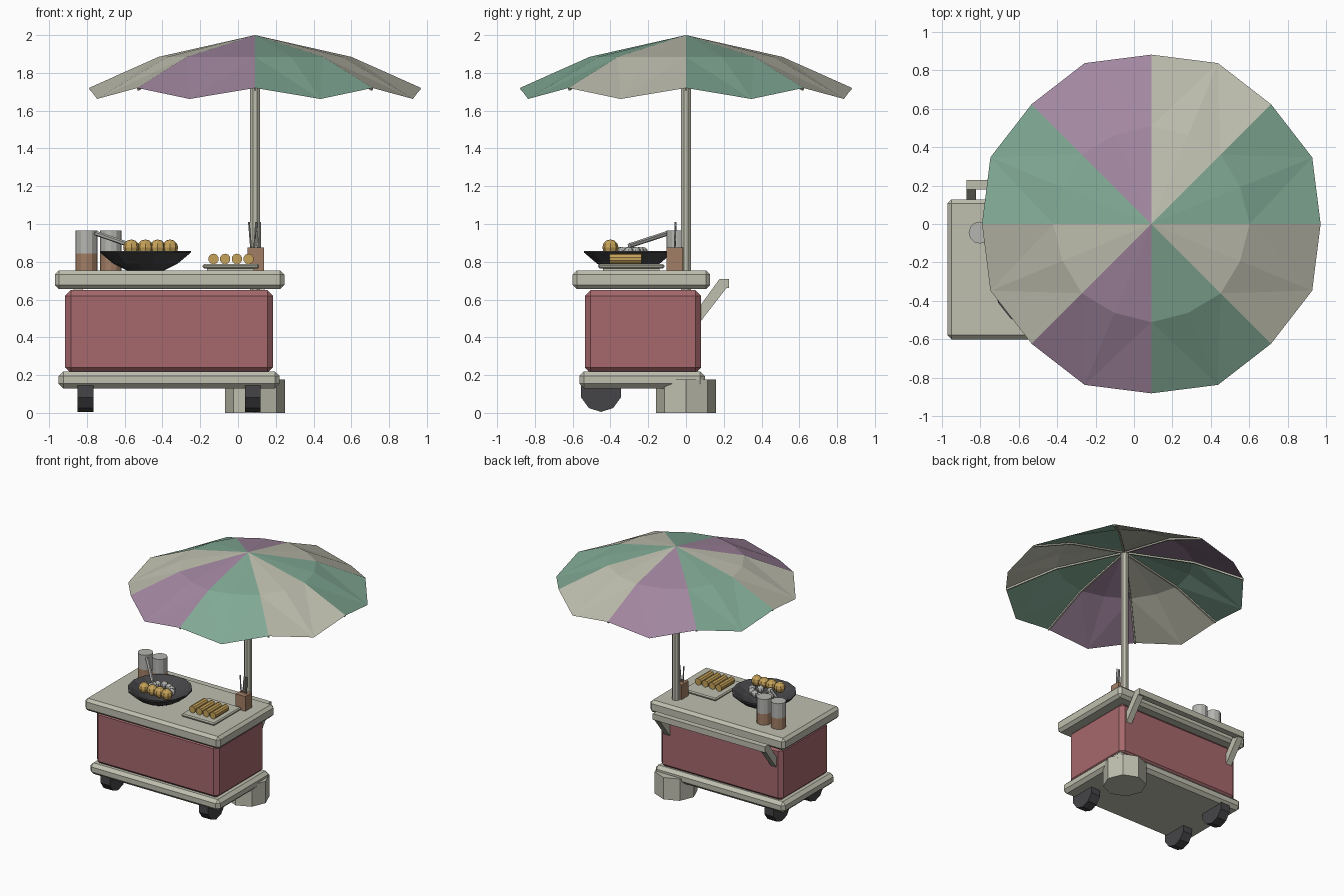
import bpy, bmesh, math, random
from mathutils import Vector, Matrix

if "Cube" in bpy.data.objects:
    bpy.data.objects.remove(bpy.data.objects["Cube"])

random.seed(4)


def mat(name, r, g, b):
    m = bpy.data.materials.new(name)
    m.diffuse_color = (r, g, b, 1)
    m.use_nodes = True
    m.node_tree.nodes["Principled BSDF"].inputs["Base Color"].default_value = m.diffuse_color
    return m


CREAM = mat("cream", .52, .52, .43)
GREEN = mat("green", .22, .40, .30)
PURPLE = mat("purple", .36, .24, .35)
RED = mat("dusty_red", .38, .14, .15)
DARK = mat("charcoal", .06, .06, .065)
GOLD = mat("golden", .56, .36, .10)
BROWN = mat("brown", .36, .21, .13)
STEEL = mat("steel", .46, .46, .44)


def finish(name, bm, mats):
    me = bpy.data.meshes.new(name)
    bm.to_mesh(me)
    bm.free()
    for m in mats if isinstance(mats, list) else [mats]:
        me.materials.append(m)
    ob = bpy.data.objects.new(name, me)
    bpy.context.collection.objects.link(ob)
    return ob


def box(name, x0, x1, y0, y1, z0, z1, m, bevel=0):
    bm = bmesh.new()
    bmesh.ops.create_cube(bm, size=1)
    for v in bm.verts:
        v.co = ((x0 + x1) / 2 + v.co.x * (x1 - x0), (y0 + y1) / 2 + v.co.y * (y1 - y0),
                (z0 + z1) / 2 + v.co.z * (z1 - z0))
    if bevel:
        bmesh.ops.bevel(bm, geom=bm.edges[:], offset=bevel, segments=1, affect='EDGES')
    return finish(name, bm, m)


def rod(name, p, q, r, m, sides=8, turn=0):
    """Prism running from p to q."""
    p, q = Vector(p), Vector(q)
    d = q - p
    bm = bmesh.new()
    M = Matrix.Translation((p + q) / 2) @ d.to_track_quat('Z', 'Y').to_matrix().to_4x4() \
        @ Matrix.Rotation(turn, 4, 'Z')
    bmesh.ops.create_cone(bm, cap_ends=True, segments=sides, radius1=r, radius2=r,
                          depth=d.length, matrix=M)
    return finish(name, bm, m)


def ball(name, c, r, m):
    bm = bmesh.new()
    bmesh.ops.create_uvsphere(bm, u_segments=8, v_segments=6, radius=r,
                              matrix=Matrix.Translation(c))
    return finish(name, bm, m)


def lathe(name, profile, c, sides, m):
    """Spin an (r, z) profile around the vertical through c."""
    bm = bmesh.new()
    rings = []
    for r, z in profile:
        rings.append([bm.verts.new((c[0] + r * math.cos(math.tau * i / sides),
                                    c[1] + r * math.sin(math.tau * i / sides), z))
                      for i in range(sides)])
    for a, b in zip(rings, rings[1:]):
        for i in range(sides):
            j = (i + 1) % sides
            bm.faces.new((a[i], a[j], b[j], b[i]))
    bm.faces.new(rings[0][::-1])
    bm.faces.new(rings[-1])
    return finish(name, bm, m)


# Cart body, shelf and counter
box("cart_body", -.915, .185, -.535, .08, .21, .65, RED, .03)
box("bottom_shelf", -.95, .22, -.565, .10, .13, .22, CREAM, .025)
box("counter", -.97, .245, -.6, .128, .655, .755, CREAM, .022)

# Wheels (the umbrella base fills the fourth corner)
for name, x, y in (("front_left_wheel", -.807, -.45), ("front_right_wheel", .078, -.45),
                   ("back_left_wheel", -.807, -.02)):
    rod(name, (x - .042, y, .115), (x + .042, y, .115), .11, DARK, 10)

# Push handle at the back
for name, x in (("left_handle_arm", -.845), ("right_handle_arm", .115)):
    bm = bmesh.new()
    side = [(.07, .475), (.07, .56), (.178, .71), (.225, .71), (.225, .675)]
    f = bm.faces.new([bm.verts.new((x - .025, y, z)) for y, z in side])
    ext = bmesh.ops.extrude_face_region(bm, geom=[f])
    bmesh.ops.translate(bm, vec=(.05, 0, 0),
                        verts=[v for v in ext["geom"] if isinstance(v, bmesh.types.BMVert)])
    bmesh.ops.recalc_face_normals(bm, faces=bm.faces)
    finish(name, bm, CREAM)
box("handle_bar", -.87, .14, .18, .228, .662, .71, CREAM)

# Umbrella base and pole
PX = .09
rod("umbrella_base", (PX, 0, 0), (PX, 0, .178), .16, CREAM, 8)
rod("umbrella_pole", (PX, 0, .15), (PX, 0, 1.98), .029, CREAM, 8, math.pi / 8)


def polar(r, k, z):
    a = math.tau * k / 16
    return Vector((PX + r * math.cos(a), r * math.sin(a), z))


# Canopy: eight sagging panels in three repeating colours
bm = bmesh.new()
apex = bm.verts.new((PX, 0, 2))
inner = [bm.verts.new(polar(.51 if k % 2 == 0 else .50, k, 1.885)) for k in range(16)]
outer = [bm.verts.new(polar(.88, k, 1.72) if k % 2 == 0 else polar(.905, k, 1.662))
         for k in range(16)]
for k in range(16):
    j = (k + 1) % 16
    faces = [bm.faces.new((apex, inner[k], inner[j]))]
    tip, mid = (k, j) if k % 2 == 0 else (j, k)
    if k % 2 == 0:
        faces += [bm.faces.new((inner[k], outer[k], outer[j])),
                  bm.faces.new((inner[k], outer[j], inner[j]))]
    else:
        faces += [bm.faces.new((inner[k], outer[k], inner[j])),
                  bm.faces.new((outer[k], outer[j], inner[j]))]
    for f in faces:
        f.material_index = (k // 2) % 3
finish("canopy", bm, [GREEN, CREAM, PURPLE])

# Ribs under the canopy
for i in range(8):
    k = i * 2
    rod(f"upper_rib_{i}", polar(.02, k, 1.978), polar(.51, k, 1.872), .009, CREAM, 4, math.pi / 4)
    rod(f"lower_rib_{i}", polar(.51, k, 1.872), polar(.876, k, 1.713), .009, CREAM, 4, math.pi / 4)

# Wok with food
WX, WY = -.49, -.305
lathe("wok", [(.10, .755), (.17, .79), (.24, .848), (.24, .858), (.225, .855),
              (.16, .815), (.09, .79)], (WX, WY), 14, DARK)
for i, x in enumerate((-.565, -.49, -.425, -.36)):
    ball(f"fried_ball_{i}", (x, -.40, .875), .043, GOLD)
for i in range(9):
    a = math.tau * i / 9 + .3
    r = random.uniform(.07, .13)
    ball(f"dumpling_{i}", (WX + r * math.cos(a), -.28 + .55 * r * math.sin(a), .85), .028, STEEL)
rod("ladle_handle", (-.56, -.30, .885), (-.75, -.10, .95), .013, STEEL, 6)

# Jars: filling below, clear part above
for i, x in enumerate((-.802, -.673)):
    rod(f"jar_filling_{i}", (x, -.045, .755), (x, -.045, .845), .057, BROWN, 12)
    rod(f"jar_top_{i}", (x, -.045, .845), (x, -.045, .965), .057, STEEL, 12)

# Tray of rolls
box("tray_foot", -.165, .085, -.44, -.14, .75, .768, CREAM)
box("tray", -.188, .112, -.465, -.115, .765, .788, CREAM, .008)
for i in range(4):
    x = -.13 + i * .062
    rod(f"roll_{i}", (x, -.405, .815), (x, -.235, .815), .028, GOLD, 10)

# Skewer holder
box("skewer_holder", .05, .137, -.102, -.015, .755, .875, BROWN)
for i, (x, tip) in enumerate(((.07, .058), (.085, .095), (.105, .1), (.118, .118))):
    rod(f"skewer_{i}", (x, -.06, .86), (tip, -.055, 1.01), .005, STEEL, 5)
